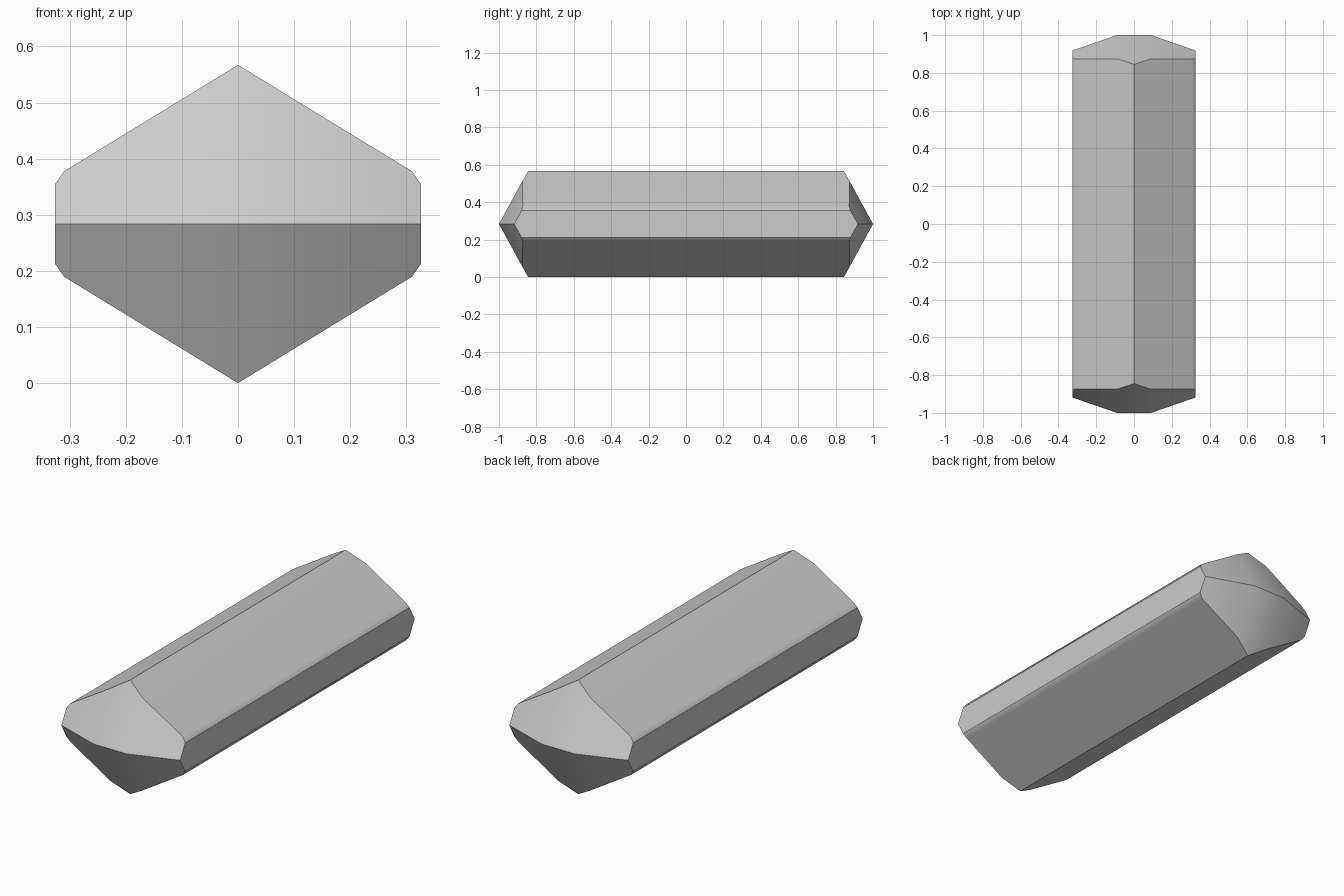
import bpy, bmesh, math
from mathutils import Vector

cube = bpy.data.objects.get("Cube")
if cube:
    bpy.data.objects.remove(cube, do_unlink=True)

MID = 0.2835          # height of the end ridges
RIDGE_HALF = 0.09     # half width of the flat tip
SLOPE_X, SLOPE_Z = 0.345, 0.548

# Six-sided bar section with its side corners chamfered
quarter = [(0, MID), (0.31, 0.094), (0.326, 0.071)]
right = quarter + [(x, -z) for x, z in reversed(quarter)]
section = right + [(-x, z) for x, z in reversed(right[1:-1])]

bm = bmesh.new()
base = bm.faces.new([bm.verts.new((x, -1.2, z + MID)) for x, z in section])
ext = bmesh.ops.extrude_face_region(bm, geom=[base])
bmesh.ops.translate(bm, vec=(0, 2.4, 0),
                    verts=[v for v in ext["geom"] if isinstance(v, bmesh.types.BMVert)])

# Faceted wedge ends: a centre facet and two swept-back side facets, above and below
for sy in (-1, 1):
    for sx in (0, -1, 1):
        for sz in (1, -1):
            bmesh.ops.bisect_plane(
                bm, geom=bm.verts[:] + bm.edges[:] + bm.faces[:], dist=0.0001,
                plane_co=(sx * RIDGE_HALF, sy, MID),
                plane_no=Vector((sx * SLOPE_X, sy, sz * SLOPE_Z)).normalized(),
                clear_outer=True)
            bmesh.ops.holes_fill(bm, edges=bm.edges[:], sides=0)
bmesh.ops.remove_doubles(bm, verts=bm.verts[:], dist=0.0005)
bmesh.ops.recalc_face_normals(bm, faces=bm.faces[:])

mesh = bpy.data.meshes.new("faceted_bar")
bm.to_mesh(mesh)
bm.free()
bar = bpy.data.objects.new("faceted_bar", mesh)
bpy.context.collection.objects.link(bar)

# Plain grey material
grey = bpy.data.materials.new("light_grey")
grey.use_nodes = True
grey.diffuse_color = (0.6, 0.6, 0.6, 1)
grey.node_tree.nodes["Principled BSDF"].inputs["Base Color"].default_value = (0.6, 0.6, 0.6, 1)
mesh.materials.append(grey)

# Soft chamfers and facets, crisp main edges
bpy.ops.object.select_all(action="DESELECT")
bar.select_set(True)
bpy.context.view_layer.objects.active = bar
bpy.ops.object.shade_smooth_by_angle(angle=math.radians(30))
weighted = bar.modifiers.new("even_shading", "WEIGHTED_NORMAL")
weighted.keep_sharp = True
